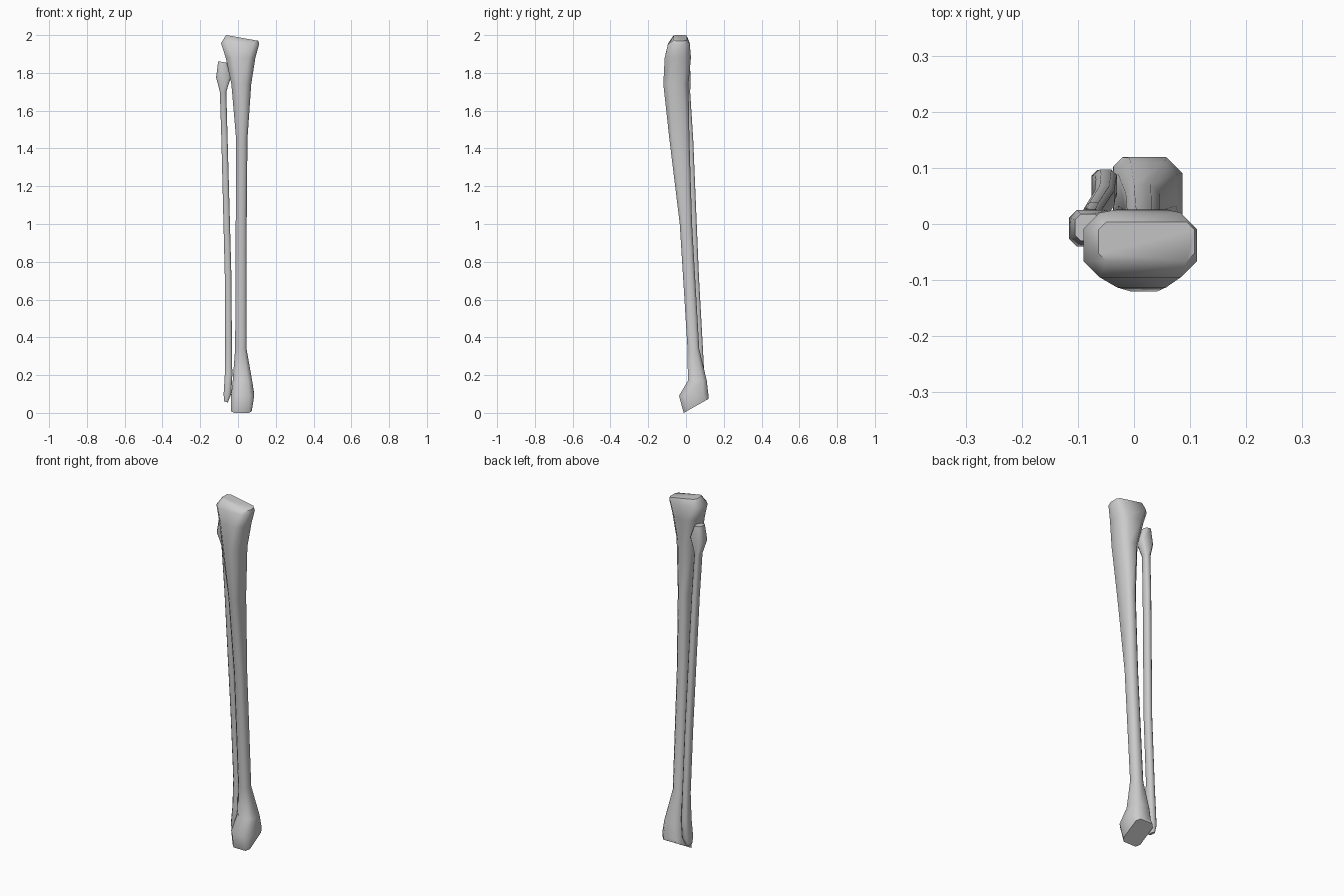
import bpy, bmesh, math


def loft(name, rings):
    """Skin chamfered-box sections: (z, x0, x1, y0, y1, chamfer, tilt_x, tilt_y)."""
    bm = bmesh.new()
    loops = []
    for z, x0, x1, y0, y1, ch, tx, ty in rings:
        c = ch * min(x1 - x0, y1 - y0)
        cx, cy = (x0 + x1) / 2, (y0 + y1) / 2
        pts = [(x0 + c, y0), (x1 - c, y0), (x1, y0 + c), (x1, y1 - c),
               (x1 - c, y1), (x0 + c, y1), (x0, y1 - c), (x0, y0 + c)]
        loops.append([bm.verts.new((x, y, z + tx * (x - cx) + ty * (y - cy)))
                      for x, y in pts])
    for a, b in zip(loops, loops[1:]):
        for i in range(8):
            j = (i + 1) % 8
            bm.faces.new((a[i], a[j], b[j], b[i]))
    bm.faces.new(loops[0][::-1])
    bm.faces.new(loops[-1])
    bmesh.ops.recalc_face_normals(bm, faces=bm.faces)
    mesh = bpy.data.meshes.new(name)
    bm.to_mesh(mesh)
    bm.free()
    ob = bpy.data.objects.new(name, mesh)
    bpy.context.collection.objects.link(ob)
    bpy.ops.object.select_all(action='DESELECT')
    ob.select_set(True)
    bpy.context.view_layer.objects.active = ob
    bpy.ops.object.shade_smooth_by_angle(angle=math.radians(48))
    return ob


# Large shin bone: slanted ankle end, slim bowed shaft, broad knee end
loft("shin_bone", [
    (0.037, -0.037, 0.073, -0.012, 0.119, 0.15, 0, 0.57),
    (0.095, -0.036, 0.086, -0.037, 0.118, 0.22, 0, 0.06),
    (0.17, -0.028, 0.075, 0.010, 0.110, 0.22, 0, 0),
    (0.34, -0.015, 0.045, 0.008, 0.070, 0.25, 0, 0),
    (1.00, -0.012, 0.046, -0.033, 0.032, 0.25, 0, 0),
    (1.45, -0.010, 0.050, -0.088, 0.018, 0.27, 0, 0),
    (1.74, -0.035, 0.070, -0.120, 0.013, 0.27, 0, 0),
    (1.88, -0.065, 0.092, -0.113, 0.026, 0.25, 0, 0),
    (1.955, -0.090, 0.112, -0.095, 0.020, 0.25, -0.02, 0),
    (1.985, -0.063, 0.108, -0.066, 0.004, 0.20, -0.18, 0),
])

# Slender outer bone: pointed lower tip, thin shaft, knobbed head
loft("outer_bone", [
    (0.058, -0.074, -0.054, 0.045, 0.080, 0.25, -0.3, 0),
    (0.10, -0.076, -0.036, 0.034, 0.096, 0.25, 0, 0),
    (0.20, -0.070, -0.030, 0.040, 0.097, 0.25, 0, 0),
    (0.35, -0.068, -0.032, 0.046, 0.089, 0.25, 0, 0),
    (0.73, -0.070, -0.035, 0.025, 0.068, 0.25, 0, 0),
    (1.45, -0.088, -0.055, -0.006, 0.038, 0.25, 0, 0),
    (1.70, -0.096, -0.062, -0.020, 0.022, 0.25, 0, 0),
    (1.78, -0.116, -0.035, -0.040, 0.025, 0.22, 0.1, 0),
    (1.858, -0.105, -0.060, -0.030, 0.018, 0.22, -0.15, 0),
])
